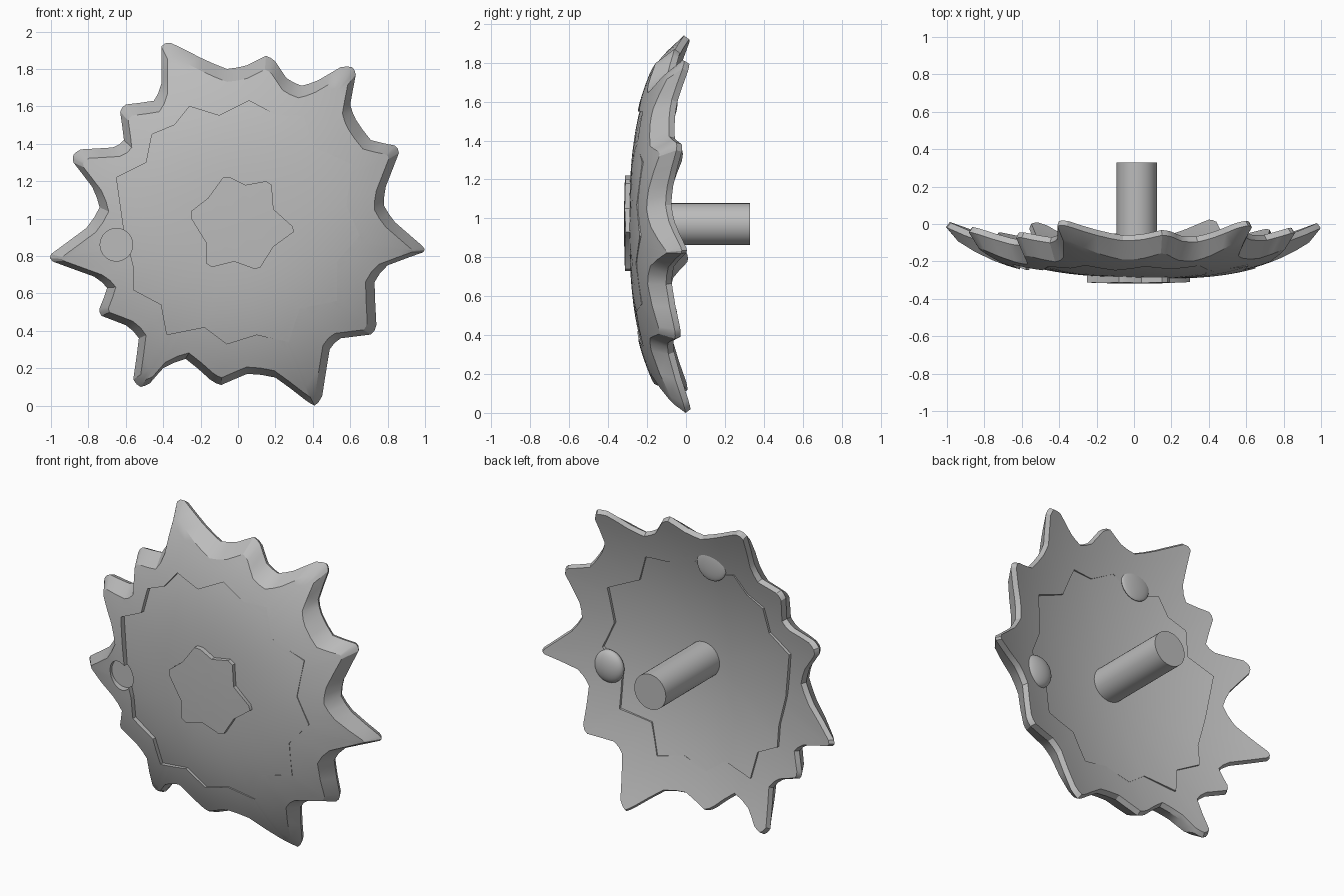
import bpy, bmesh, math
from mathutils import Vector

if "Cube" in bpy.data.objects:
    bpy.data.objects.remove(bpy.data.objects["Cube"], do_unlink=True)

grey = bpy.data.materials.new("plain grey")
grey.use_nodes = True
colour = (0.5, 0.5, 0.5, 1)
grey.diffuse_color = colour
grey.node_tree.nodes["Principled BSDF"].inputs["Base Color"].default_value = colour

CENTRE = Vector((0, 0.97))

# Outlines in hundredths of a unit, as x, z pairs
RIM = [-41,192, -36,194, -20,186, -6,180, 5,182, 15,187, 20,184, 26,175, 34,171, 43,174,
       55,181, 61,181, 63,177, 60,161, 63,153, 71,142, 84,139, 86,135, 79,117, 78,107,
       84,98, 99,85, 99,82, 80,75, 73,66, 74,43, 71,38, 55,36, 49,30, 45,5, 41,0, 36,3,
       20,15, 5,17, -9,11, -15,14, -28,25, -40,20, -47,12, -52,10, -56,14, -53,36, -60,43,
       -73,48, -74,52, -70,63, -77,69, -99,77, -100,81, -81,95, -74,106, -78,117, -88,130,
       -88,134, -84,137, -67,138, -61,142, -63,157, -60,161, -45,163, -41,172]
INNER = [6,163, 21,155, 35,155, 41,138, 61,129, 58,107, 65,91, 53,77, 53,56, 33,52, 27,34,
         10,38, -6,33, -18,42, -38,38, -41,54, -56,62, -56,75, -61,94, -65,122, -49,130,
         -46,145, -34,150, -26,160, -10,155]
BADGE = [-8,122, -4,122, 4,118, 15,120, 18,118, 19,105, 29,96, 30,93, 19,85, 12,74, 9,73,
         -2,77, -14,74, -17,76, -17,87, -25,100, -25,104, -16,111]


def outline(flat):
    return [Vector((x / 100, z / 100)) for x, z in zip(flat[::2], flat[1::2])]


def rounded(points):
    """Add a slightly bulging midpoint to every segment."""
    out, n = [], len(points)
    for i, p in enumerate(points):
        q = points[(i + 1) % n]
        far = points[i - 1] + points[(i + 2) % n]
        out += [p, (p + q) / 2 + (p + q - far) / 40]
    return out


def front(p):
    return -0.30 + 0.235 * (p - CENTRE).length ** 2.85


def back(p):
    return -0.20 + 0.21 * (p - CENTRE).length ** 2


def scaled(points, f):
    return [CENTRE + (p - CENTRE) * f for p in points]


def inset(points):
    """Shrink towards the centre, push in along the edge normals and sag a little."""
    out, n = [], len(points)
    for i, p in enumerate(points):
        t = (points[(i + 2) % n] - points[i - 2]).normalized()
        out.append(CENTRE + (p - CENTRE) * 0.95 + Vector((t.y, -t.x - 1.3)) * 0.012)
    return out


def finish(obj, angle):
    obj.data.materials.clear()
    obj.data.materials.append(grey)
    bpy.ops.object.select_all(action="DESELECT")
    obj.select_set(True)
    bpy.context.view_layer.objects.active = obj
    bpy.ops.object.shade_smooth_by_angle(angle=math.radians(angle))
    return obj


def loft(name, layers, angle=35):
    """Skin a stack of (points, depth function) and close both ends with a fan."""
    bm = bmesh.new()
    rings = [[bm.verts.new((p.x, depth(p), p.y)) for p in pts] for pts, depth in layers]
    n = len(rings[0])
    for a, b in zip(rings, rings[1:]):
        for i in range(n):
            j = (i + 1) % n
            bm.faces.new((a[i], a[j], b[j], b[i]))
    for ring, depth in ((rings[0], layers[0][1]), (rings[-1], layers[-1][1])):
        pole = bm.verts.new((CENTRE.x, depth(CENTRE), CENTRE.y))
        for i in range(n):
            bm.faces.new((ring[i], ring[(i + 1) % n], pole))
    bmesh.ops.triangulate(bm, faces=bm.faces[:])
    bmesh.ops.recalc_face_normals(bm, faces=bm.faces[:])
    mesh = bpy.data.meshes.new(name)
    bm.to_mesh(mesh)
    bm.free()
    obj = bpy.data.objects.new(name, mesh)
    bpy.context.collection.objects.link(obj)
    return finish(obj, angle)


def cylinder(name, p, radius, y0, y1):
    bpy.ops.mesh.primitive_cylinder_add(vertices=40, radius=radius, depth=y1 - y0,
                                        location=(p[0], (y0 + y1) / 2, p[1]),
                                        rotation=(math.pi / 2, 0, 0))
    bpy.context.object.name = name
    return finish(bpy.context.object, 35)


def button(name, p, y, radius, half):
    bpy.ops.mesh.primitive_uv_sphere_add(segments=24, ring_count=12, location=(p[0], y, p[1]))
    obj = bpy.context.object
    obj.name = name
    obj.scale = (radius, half, radius)
    finish(obj, 35)


def cut(obj, cutter):
    mod = obj.modifiers.new("cut", "BOOLEAN")
    mod.operation, mod.solver, mod.object = "DIFFERENCE", "EXACT", cutter
    # Keep the smoothing modifier, if any, after the cut
    bpy.context.view_layer.objects.active = obj
    bpy.ops.object.modifier_apply(modifier=mod.name)
    bpy.data.objects.remove(cutter, do_unlink=True)


STEPS = [i / 16 for i in range(2, 17)]

# Curved spiky rim
rim = rounded(outline(RIM))
edge = inset(rim)
lip = scaled(rim, 0.98)
layers = [(scaled(edge, f), front) for f in STEPS]
layers.append((rim, lambda p: back(p) - 0.035))
layers += [(scaled(lip, f), back) for f in reversed(STEPS)]
body = loft("spiky_rim", layers, 27)

# Opening for the star plate
star = outline(INNER)
cut(body, loft("opening_cutter", [(star, lambda p: -0.6), (star, lambda p: 0.3)]))

# Slightly tilted star plate
layers = [(scaled(star, f), lambda p: front(p) + 0.012 - 0.03 * p.x) for f in STEPS]
layers += [(scaled(star, f), lambda p: back(p) - 0.03 * p.x) for f in reversed(STEPS)]
plate = loft("star_plate", layers)

# Shallow round recess across the seam
for part in (body, plate):
    cut(part, cylinder("recess_cutter", (-0.65, 0.86), 0.087, -0.5, -0.18))
    finish(part, 27)

# Raised badge in the middle
badge = outline(BADGE)
loft("centre_badge", [(scaled(badge, 0.5), lambda p: front(p) - 0.018),
                      (badge, lambda p: front(p) - 0.018),
                      (badge, lambda p: -0.25)])

# Low round bulges on the rear seam
button("left_bulge", (0.61, 0.8), -0.12, 0.1, 0.045)
button("top_bulge", (-0.1, 1.62), -0.11, 0.1, 0.02)

# Rear post
cylinder("rear_post", (0.015, 0.97), 0.108, -0.26, 0.33)
